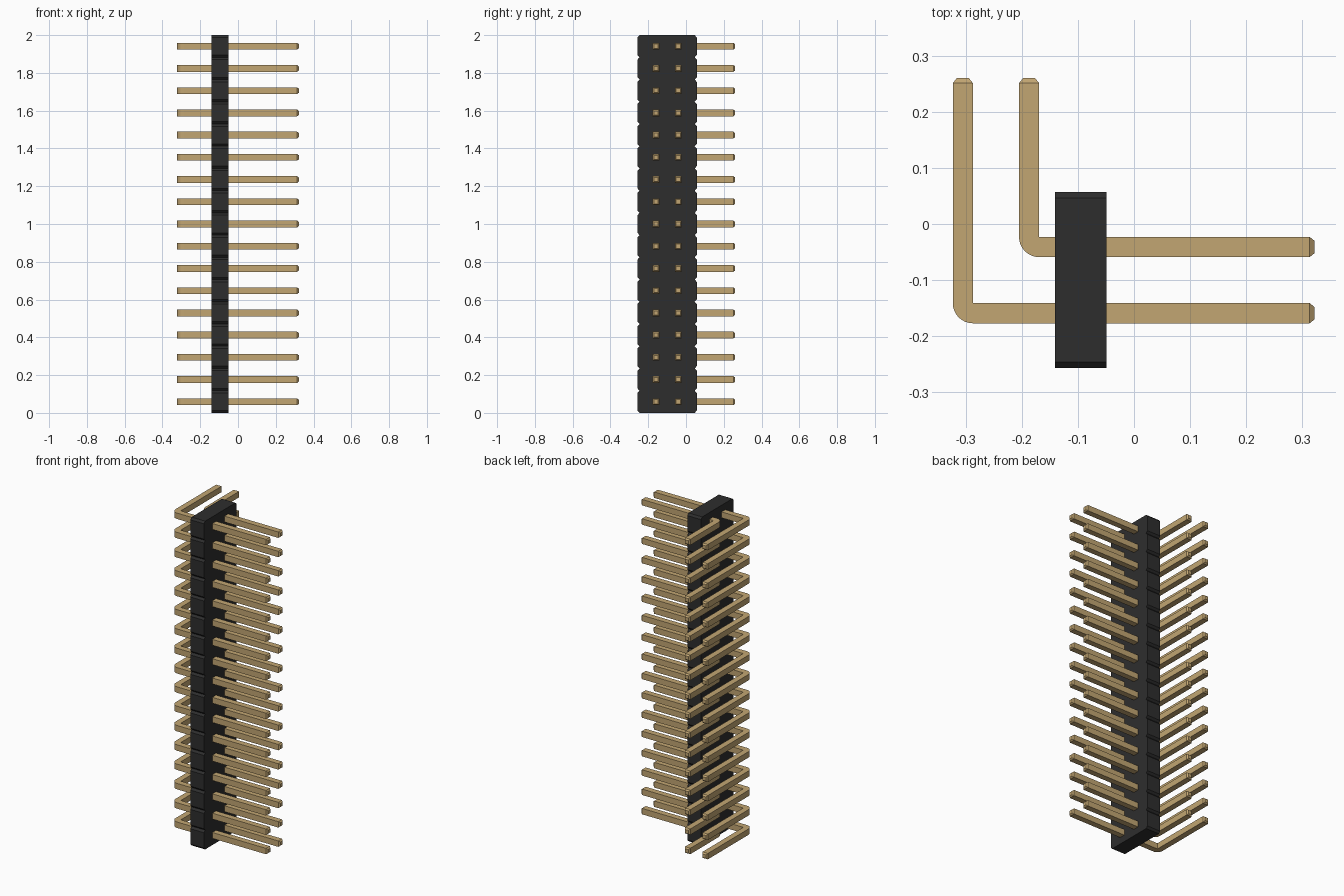
import bpy, bmesh, math
from mathutils import Vector

COUNT = 17
PITCH = 2 / COUNT
PIN = 0.036            # pin thickness
TIP = 0.009            # length of tapered pin end
X_END, Y_END = 0.322, 0.26

cube = bpy.data.objects.get("Cube")
if cube:
    bpy.data.objects.remove(cube, do_unlink=True)


def material(name, rgb, roughness):
    mat = bpy.data.materials.new(name)
    mat.use_nodes = True
    color = (*rgb, 1)
    mat.diffuse_color = color
    bsdf = mat.node_tree.nodes["Principled BSDF"]
    bsdf.inputs["Base Color"].default_value = color
    bsdf.inputs["Roughness"].default_value = roughness
    return mat


gold = material("gold", (0.54, 0.38, 0.17), 0.5)
black = material("black plastic", (0.027, 0.027, 0.027), 0.6)


def prism(bm, outline, direction):
    """Extrude a closed outline into a solid."""
    face = bm.faces.new([bm.verts.new(p) for p in outline])
    new = bmesh.ops.extrude_face_region(bm, geom=[face])["geom"]
    verts = [v for v in new if isinstance(v, bmesh.types.BMVert)]
    bmesh.ops.translate(bm, verts=verts, vec=direction)
    bmesh.ops.recalc_face_normals(bm, faces=bm.faces)


def finish(bm, name, mat):
    mesh = bpy.data.meshes.new(name)
    bm.to_mesh(mesh)
    bm.free()
    mesh.materials.append(mat)
    obj = bpy.data.objects.new(name, mesh)
    bpy.context.collection.objects.link(obj)
    return obj


def taper_end(bm, axis):
    """Pull the pin end facing along the axis into a blunt tip."""
    ends = [f for f in bm.faces if f.normal.dot(axis) > 0.99]
    end = max(ends, key=lambda f: f.calc_center_median().dot(axis))
    center = end.calc_center_median()
    tip = bmesh.ops.extrude_discrete_faces(bm, faces=[end])["faces"][0]
    for v in tip.verts:
        v.co = center + (v.co - center) * 0.6 + axis * TIP


# Housing: one chamfered block per pin pair, joined in a single profile
FRONT, BACK, CUT_Y, CUT_Z = -0.257, 0.057, 0.011, 0.012
left_side, right_side = [], []
for i in range(COUNT):
    low, high = i * PITCH, (i + 1) * PITCH
    steps = [(CUT_Y, low), (0, low + CUT_Z), (0, high - CUT_Z)]
    if i == COUNT - 1:
        steps.append((CUT_Y, high))
    for inset, z in steps:
        right_side.append((-0.141, BACK - inset, z))
        left_side.append((-0.141, FRONT + inset, z))
bm = bmesh.new()
prism(bm, right_side + left_side[::-1], Vector((0.092, 0, 0)))
finish(bm, "housing", black)


# Pins: bent square rods with a rounded outer corner, repeated up the housing
def pin_row(name, outer_x, outer_y):
    inner_x, inner_y = outer_x + PIN, outer_y + PIN
    x_end, y_end = X_END - TIP, Y_END - TIP
    z = PITCH / 2 - PIN / 2
    outline = [(x_end, outer_y, z), (x_end, inner_y, z), (inner_x, inner_y, z),
               (inner_x, y_end, z), (outer_x, y_end, z)]
    for k in range(9):
        a = math.pi + k / 8 * math.pi / 2
        outline.append((inner_x + PIN * math.cos(a),
                        inner_y + PIN * math.sin(a), z))
    bm = bmesh.new()
    prism(bm, outline, Vector((0, 0, PIN)))
    taper_end(bm, Vector((1, 0, 0)))
    taper_end(bm, Vector((0, 1, 0)))
    obj = finish(bm, name, gold)
    array = obj.modifiers.new("repeat", "ARRAY")
    array.count = COUNT
    array.use_relative_offset = False
    array.use_constant_offset = True
    array.constant_offset_displace = (0, 0, PITCH)


pin_row("inner_pins", -0.205, -0.059)
pin_row("outer_pins", -0.323, -0.177)
